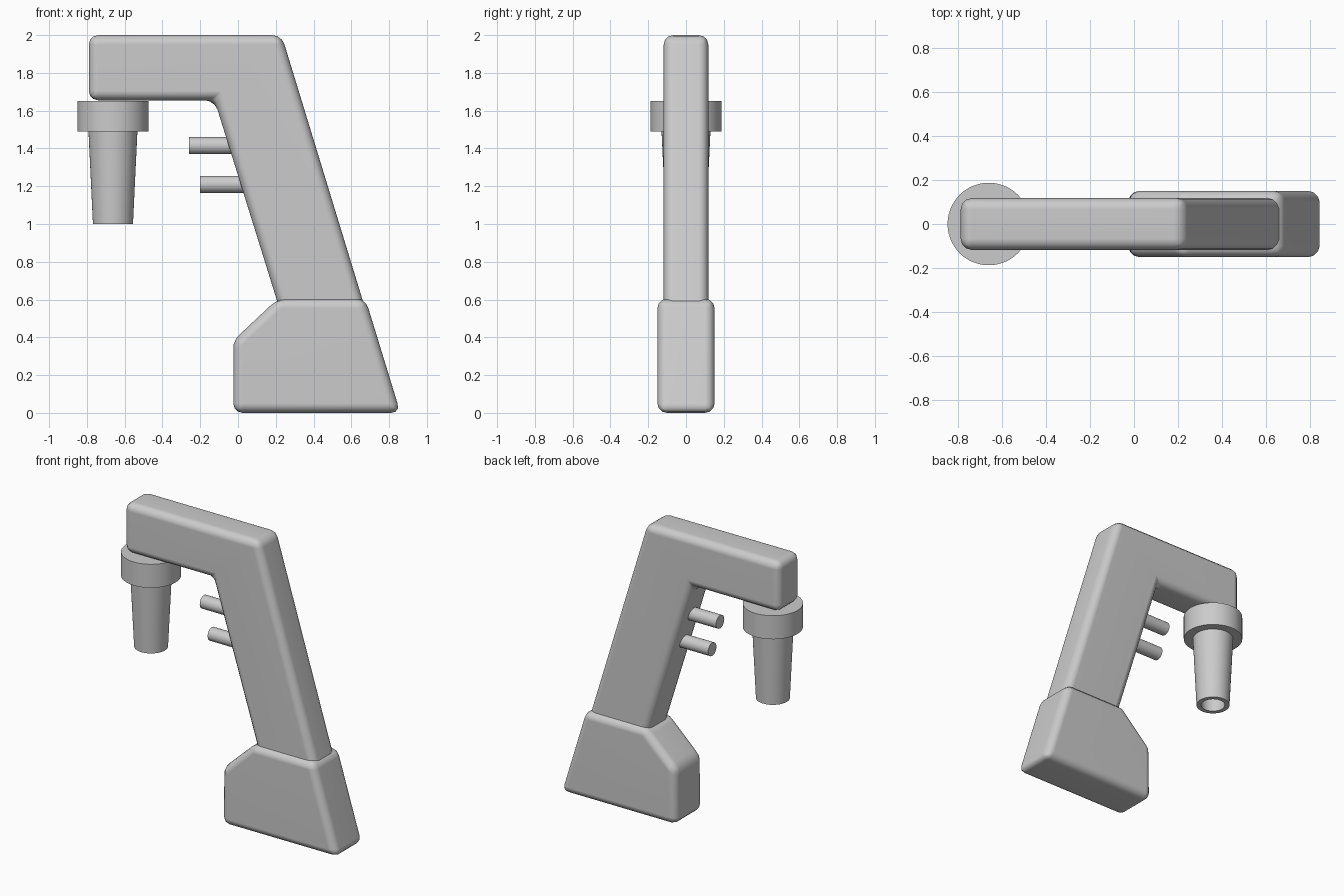
import bpy, bmesh, math

if "Cube" in bpy.data.objects:
    bpy.data.objects.remove(bpy.data.objects["Cube"])

grey = bpy.data.materials.new("plain grey")
grey.diffuse_color = (0.6, 0.6, 0.6, 1)
grey.use_nodes = True
grey.node_tree.nodes["Principled BSDF"].inputs["Base Color"].default_value = grey.diffuse_color


def finish(bm, name, angle=40):
    bmesh.ops.recalc_face_normals(bm, faces=bm.faces[:])
    me = bpy.data.meshes.new(name)
    bm.to_mesh(me)
    bm.free()
    me.materials.append(grey)
    ob = bpy.data.objects.new(name, me)
    bpy.context.collection.objects.link(ob)
    bpy.ops.object.select_all(action='DESELECT')
    ob.select_set(True)
    bpy.context.view_layer.objects.active = ob
    bpy.ops.object.shade_smooth_by_angle(angle=math.radians(angle))
    return ob


def rounded_slab(name, outline, half_width, bevel):
    """Extrude an x-z outline along y and round every edge."""
    bm = bmesh.new()
    face = bm.faces.new([bm.verts.new((x, -half_width, z)) for x, z in outline])
    ext = bmesh.ops.extrude_face_region(bm, geom=[face])
    verts = [g for g in ext['geom'] if isinstance(g, bmesh.types.BMVert)]
    bmesh.ops.translate(bm, verts=verts, vec=(0, 2 * half_width, 0))
    bmesh.ops.recalc_face_normals(bm, faces=bm.faces[:])
    bmesh.ops.bevel(bm, geom=bm.edges[:], offset=bevel, segments=3,
                    profile=0.5, affect='EDGES', clamp_overlap=True)
    ob = finish(bm, name)
    mod = ob.modifiers.new("even shading", 'WEIGHTED_NORMAL')
    mod.keep_sharp = True


def turned(name, profile, place, n=48):
    """Revolve (radius, height) points; place maps local x, y, h to world."""
    bm = bmesh.new()
    rings = []
    for r, h in profile:
        rings.append([bm.verts.new(place(r * math.cos(2 * math.pi * i / n),
                                         r * math.sin(2 * math.pi * i / n), h))
                      for i in range(n)])
    for a, b in zip(rings, rings[1:]):
        for i in range(n):
            j = (i + 1) % n
            bm.faces.new((a[i], a[j], b[j], b[i]))
    bm.faces.new(rings[0])
    bm.faces.new(rings[-1])
    finish(bm, name)


# Leaning handle with the horizontal head
rounded_slab("handle_and_head",
             [(-0.79, 2.0), (0.231, 2.0), (0.72, 0.4), (0.267, 0.4),
              (-0.124, 1.655), (-0.79, 1.655)], 0.118, 0.05)

# Wider foot
rounded_slab("foot",
             [(-0.025, 0), (0.86, 0), (0.6745, 0.605), (0.211, 0.605),
              (-0.025, 0.383)], 0.151, 0.05)

# Collar and hollow tapered nozzle
down = lambda x, y, h: (x - 0.662, y, h)
turned("collar", [(0.188, 1.49), (0.188, 1.652)], down)
turned("nozzle", [(0.13, 1.5), (0.106, 1.0), (0.076, 1.0), (0.085, 1.4)], down)

# Two control rods
for name, z, x0 in (("upper_rod", 1.415, -0.26), ("lower_rod", 1.21, -0.2)):
    turned(name, [(0.045, x0), (0.045, 0.1)],
           lambda a, b, h, z=z: (h, a, z + b), 32)
